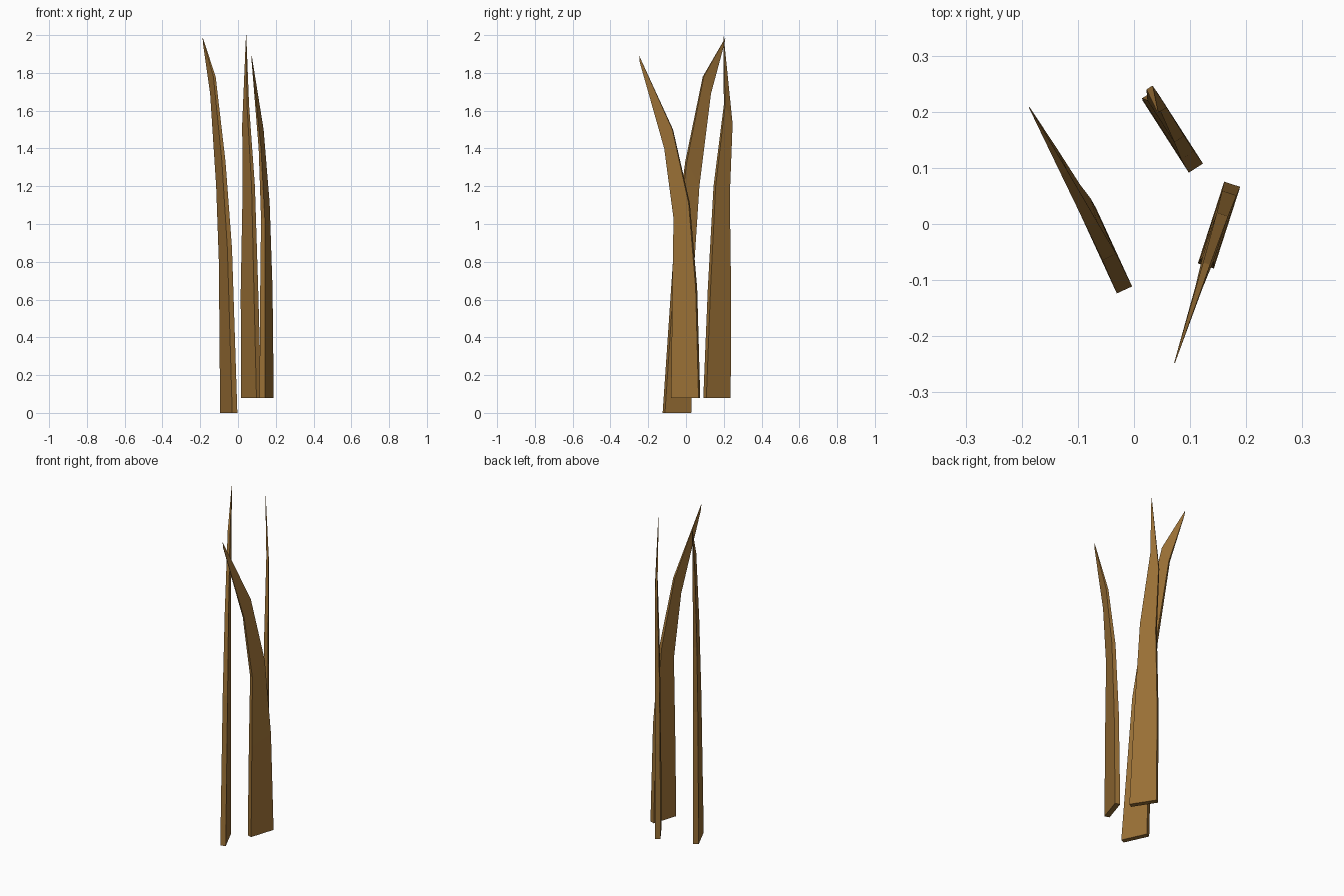
import bpy, bmesh
from mathutils import Vector

if "Cube" in bpy.data.objects:
    bpy.data.objects.remove(bpy.data.objects["Cube"])

wood = bpy.data.materials.new("warm brown")
wood.diffuse_color = (0.32, 0.16, 0.036, 1)
wood.use_nodes = True
wood.node_tree.nodes["Principled BSDF"].inputs["Base Color"].default_value = wood.diffuse_color

HALF = (0.015, 0.0135, 0.0105, 0.0065, 0.0008)   # half thickness, base to tip


def blade(name, centre, along, inner, outer, drift):
    """Tapered flat blade: inner/outer edges as (distance along width, height)."""
    u = Vector((along[0], along[1], 0)).normalized()
    n = Vector((u.y, -u.x, 0))
    c = Vector((centre[0], centre[1], 0))
    bm = bmesh.new()
    rings = []
    for (s0, z0), (s1, z1), h, d in zip(inner, outer, HALF, drift):
        rings.append([bm.verts.new(c + u * s + n * (d + k * h) + Vector((0, 0, z)))
                      for s, z, k in ((s0, z0, -1), (s1, z1, -1), (s1, z1, 1), (s0, z0, 1))])
    for a, b in zip(rings, rings[1:]):
        for i in range(4):
            j = (i + 1) % 4
            bm.faces.new((a[i], a[j], b[j], b[i]))
    bm.faces.new(rings[0])
    bm.faces.new(rings[-1])
    bmesh.ops.recalc_face_normals(bm, faces=bm.faces)
    me = bpy.data.meshes.new(name)
    bm.to_mesh(me)
    bm.free()
    me.materials.append(wood)
    bpy.context.collection.objects.link(bpy.data.objects.new(name, me))


# left blade, leaning back and left
blade("left_blade", (-0.049, -0.048), (-0.418, 0.908),
      [(-0.0765, 0), (-0.012, 0.87), (0.055, 1.33), (0.158, 1.78), (0.290, 1.985)],
      [(0.0765, 0), (0.096, 0.80), (0.128, 1.20), (0.200, 1.69), (0.285, 1.955)],
      (0, 0, -0.004, -0.010, -0.018))

# right blade, leaning forward
blade("right_blade", (0.1515, -0.002), (-0.307, -0.952),
      [(-0.0765, 0.08), (-0.060, 0.66), (-0.020, 1.11), (0.072, 1.50), (0.258, 1.89)],
      [(0.0765, 0.08), (0.070, 0.62), (0.064, 1.03), (0.117, 1.40), (0.256, 1.86)],
      (0, 0, 0, 0, 0))

# back blade, nearly upright
blade("back_blade", (0.069, 0.164), (-0.54, 0.842),
      [(-0.0765, 0.08), (-0.049, 0.66), (-0.017, 1.20), (0.042, 1.63), (0.043, 2.0)],
      [(0.0765, 0.08), (0.080, 0.65), (0.072, 1.15), (0.089, 1.53), (0.046, 1.97)],
      (0, 0, 0.003, 0.008, -0.003))
